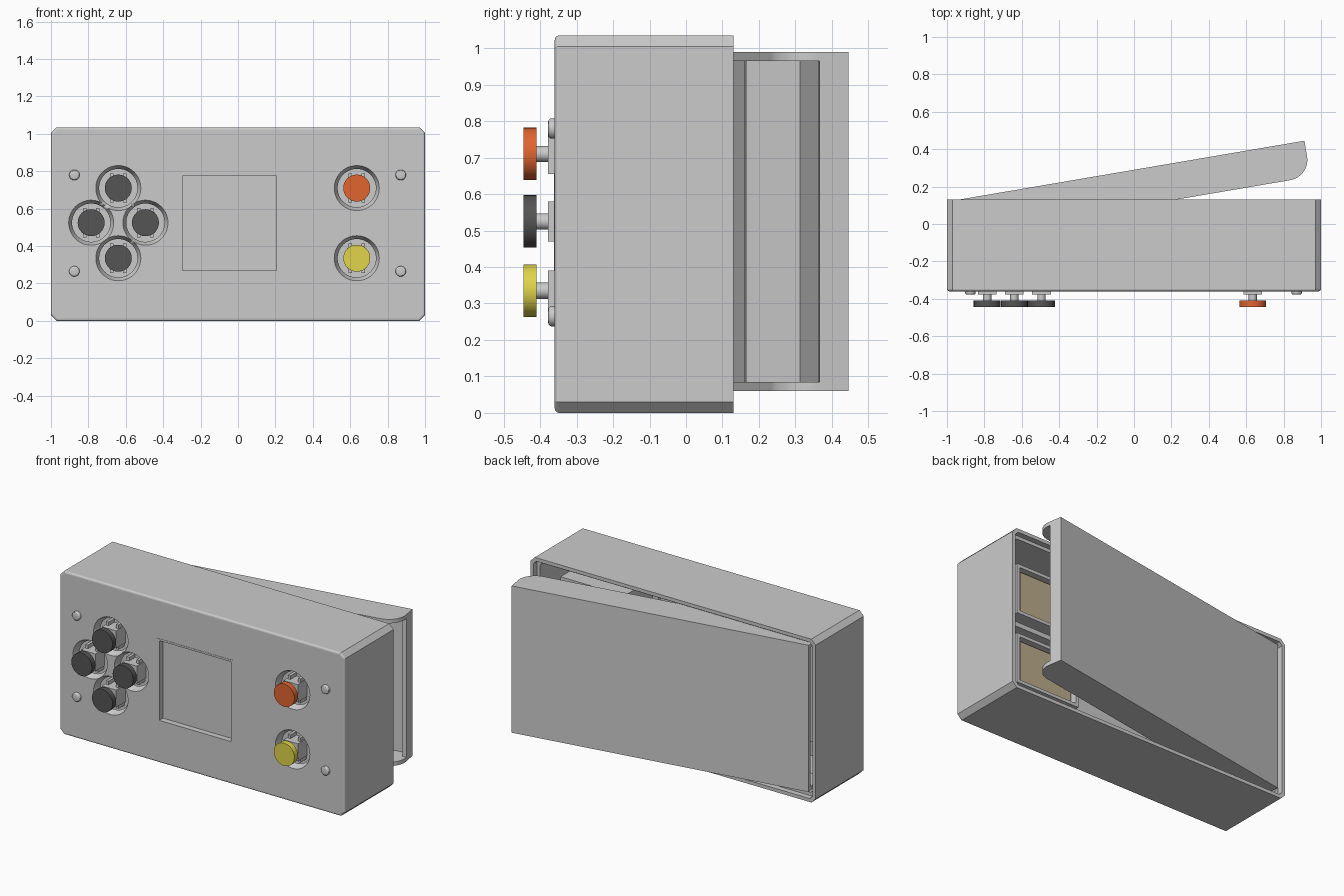
import bpy, bmesh, math
from mathutils import Matrix, Vector

if "Cube" in bpy.data.objects:
    bpy.data.objects.remove(bpy.data.objects["Cube"])


def material(name, rgb):
    m = bpy.data.materials.new(name)
    m.diffuse_color = (*rgb, 1)
    m.use_nodes = True
    m.node_tree.nodes["Principled BSDF"].inputs["Base Color"].default_value = m.diffuse_color
    return m


DARK = material("dark_cap", (0.09, 0.09, 0.09))
ORANGE = material("orange_cap", (0.75, 0.13, 0.03))
YELLOW = material("yellow_cap", (0.75, 0.66, 0.07))
TAN = material("tan_pad", (0.50, 0.42, 0.26))


def finish(bm, name, mat=None, xf=None, smooth=False):
    if xf:
        bm.transform(xf)
    bmesh.ops.recalc_face_normals(bm, faces=bm.faces)
    me = bpy.data.meshes.new(name)
    bm.to_mesh(me)
    bm.free()
    ob = bpy.data.objects.new(name, me)
    bpy.context.collection.objects.link(ob)
    if mat:
        me.materials.append(mat)
    if smooth:
        select(ob)
        bpy.ops.object.shade_smooth_by_angle(angle=math.radians(30))
    return ob


def select(ob):
    bpy.ops.object.select_all(action='DESELECT')
    ob.select_set(True)
    bpy.context.view_layer.objects.active = ob


def box(name, x, y, z, mat=None, xf=None):
    bm = bmesh.new()
    bmesh.ops.create_cube(bm, size=1)
    for v in bm.verts:
        v.co = Vector([(r[0] + r[1]) / 2 + c * (r[1] - r[0]) for c, r in zip(v.co, (x, y, z))])
    return finish(bm, name, mat, xf)


def disc(name, x, z, y0, y1, r0, r1=None, mat=None, bevel=0):
    """Cylinder or cone along y."""
    bm = bmesh.new()
    bmesh.ops.create_cone(bm, cap_ends=True, segments=48, radius1=r0,
                          radius2=r0 if r1 is None else r1, depth=y1 - y0)
    if bevel:
        rim = [e for e in bm.edges if all(v.co.z < 0 for v in e.verts)]
        bmesh.ops.bevel(bm, geom=rim, offset=bevel, segments=3, affect='EDGES', profile=0.5)
    xf = Matrix.Translation((x, (y0 + y1) / 2, z)) @ Matrix.Rotation(-math.pi / 2, 4, 'X')
    return finish(bm, name, mat, xf, True)


def prism(name, pts, axis, lo, hi, xf=None, smooth=False, bevel_lo=0):
    """Extrude a profile along y (points x,z) or along z (points x,y)."""
    def place(p, t):
        return (p[0], t, p[1]) if axis == 'y' else (p[0], p[1], t)
    bm = bmesh.new()
    a = [bm.verts.new(place(p, lo)) for p in pts]
    b = [bm.verts.new(place(p, hi)) for p in pts]
    face = bm.faces.new(a)
    bm.faces.new(b[::-1])
    for i in range(len(pts)):
        j = (i + 1) % len(pts)
        bm.faces.new((a[i], b[i], b[j], a[j]))
    if bevel_lo:
        bmesh.ops.bevel(bm, geom=list(face.edges), offset=bevel_lo, segments=3,
                        affect='EDGES', profile=0.5)
    return finish(bm, name, None, xf, smooth)


def chamfered(inset, c):
    x, z0, z1 = 1 - inset, inset, 1.035 - inset
    return [(-x + c, z0), (x - c, z0), (x, z0 + c), (x, z1 - c),
            (x - c, z1), (-x + c, z1), (-x, z1 - c), (-x, z0 + c)]


def cut(ob, cutter):
    m = ob.modifiers.new("cut", 'BOOLEAN')
    m.operation, m.solver, m.object = 'DIFFERENCE', 'EXACT', cutter
    select(ob)
    bpy.ops.object.modifier_apply(modifier=m.name)
    bpy.data.objects.remove(cutter)


# Case shell, open at the back with a stepped rim
case = prism("case", chamfered(0, 0.03), 'y', -0.36, 0.13, bevel_lo=0.012)
cut(case, prism("cavity", chamfered(0.043, 0.015), 'y', -0.32, 0.2))
cut(case, prism("rim_step", chamfered(0.022, 0.02), 'y', 0.095, 0.2))

# Button holes and screen window
buttons = [(-0.64, 0.71, DARK), (-0.64, 0.335, DARK), (-0.785, 0.525, DARK),
           (-0.495, 0.525, DARK), (0.635, 0.71, ORANGE), (0.635, 0.335, YELLOW)]
for x, z, _ in buttons:
    cut(case, disc("hole", x, z, -0.37, -0.31, 0.125, 0.098))
cut(case, box("window", (-0.305, 0.21), (-0.4, -0.3), (0.265, 0.78)))
box("screen", (-0.33, 0.235), (-0.325, -0.28), (0.24, 0.805))
for lo, hi in ((-0.31, -0.298), (0.205, 0.217)):
    box("window_side_trim", (lo, hi), (-0.362, -0.32), (0.258, 0.787))
for lo, hi in ((0.258, 0.27), (0.775, 0.787)):
    box("window_edge_trim", (-0.298, 0.205), (-0.362, -0.32), (lo, hi))

# Push buttons: cap, stem, switch body and terminals
for x, z, mat in buttons:
    disc("button_cap", x, z, -0.445, -0.41, 0.072, mat=mat)
    disc("button_stem", x, z, -0.412, -0.36, 0.022)
    box("switch_body", (x - 0.05, x + 0.05), (-0.378, -0.27), (z - 0.055, z + 0.055))
    for sx in (-1, 1):
        for sz in (-1, 1):
            px, pz = x + sx * 0.035, z + sz * 0.066
            box("switch_pin", (px - 0.009, px + 0.009), (-0.345, -0.27), (pz - 0.012, pz + 0.012))

# Front screws
for x in (-0.875, 0.87):
    for z in (0.265, 0.78):
        disc("screw_head", x, z, -0.378, -0.35, 0.028, bevel=0.01)
        disc("screw_post", x, z, -0.33, -0.27, 0.035)

# Circuit boards behind the buttons
box("left_board", (-0.94, -0.36), (-0.285, -0.265), (0.16, 0.89))
box("right_board", (0.38, 0.94), (-0.285, -0.265), (0.16, 0.89))

# Rear modules with tan pads in raised frames
for zc in (0.285, 0.735):
    box("module_block", (0.42, 0.87), (-0.265, -0.03), (zc - 0.16, zc + 0.16))
    box("module_pad", (0.46, 0.83), (-0.03, -0.005), (zc - 0.125, zc + 0.125), TAN)
    for s in (-1, 1):
        e = zc + s * 0.15
        box("module_rail", (0.42, 0.87), (-0.03, 0.015), (e - 0.01, e + 0.01))
    for xe in (0.43, 0.86):
        box("module_side", (xe - 0.01, xe + 0.01), (-0.03, 0.015), (zc - 0.14, zc + 0.14))
box("middle_rail", (0.35, 0.955), (-0.32, 0.0), (0.495, 0.525))

# Tilted back cover: panel, end lip, cross wall and two rounded side flanges
tilt = Matrix.Translation((-0.95, 0.128, 0)) @ Matrix.Rotation(math.radians(9.67), 4, 'Z')
L, D, R = 1.888, 0.195, 0.11
Z0, Z1, T = 0.06, 0.99, 0.025
box("cover_panel", (0, L), (-T, 0), (Z0, Z1), xf=tilt)
box("cover_end_lip", (L - T, L), (-0.08, -T), (Z0 + T, Z1 - T), xf=tilt)
box("cover_cross_wall", (1.22, 1.245), (-0.175, -T), (Z0 + T, Z1 - T), xf=tilt)
arc = [(L - R + R * math.cos(a), -D + R - R * math.sin(a))
       for a in (i * math.pi / 24 for i in range(13))]
flange = [(0, -T), (L, -T)] + arc + [(0, -D)]
for lo in (Z0, Z1 - T):
    prism("cover_flange", flange, 'z', lo, lo + T, xf=tilt, smooth=True)
